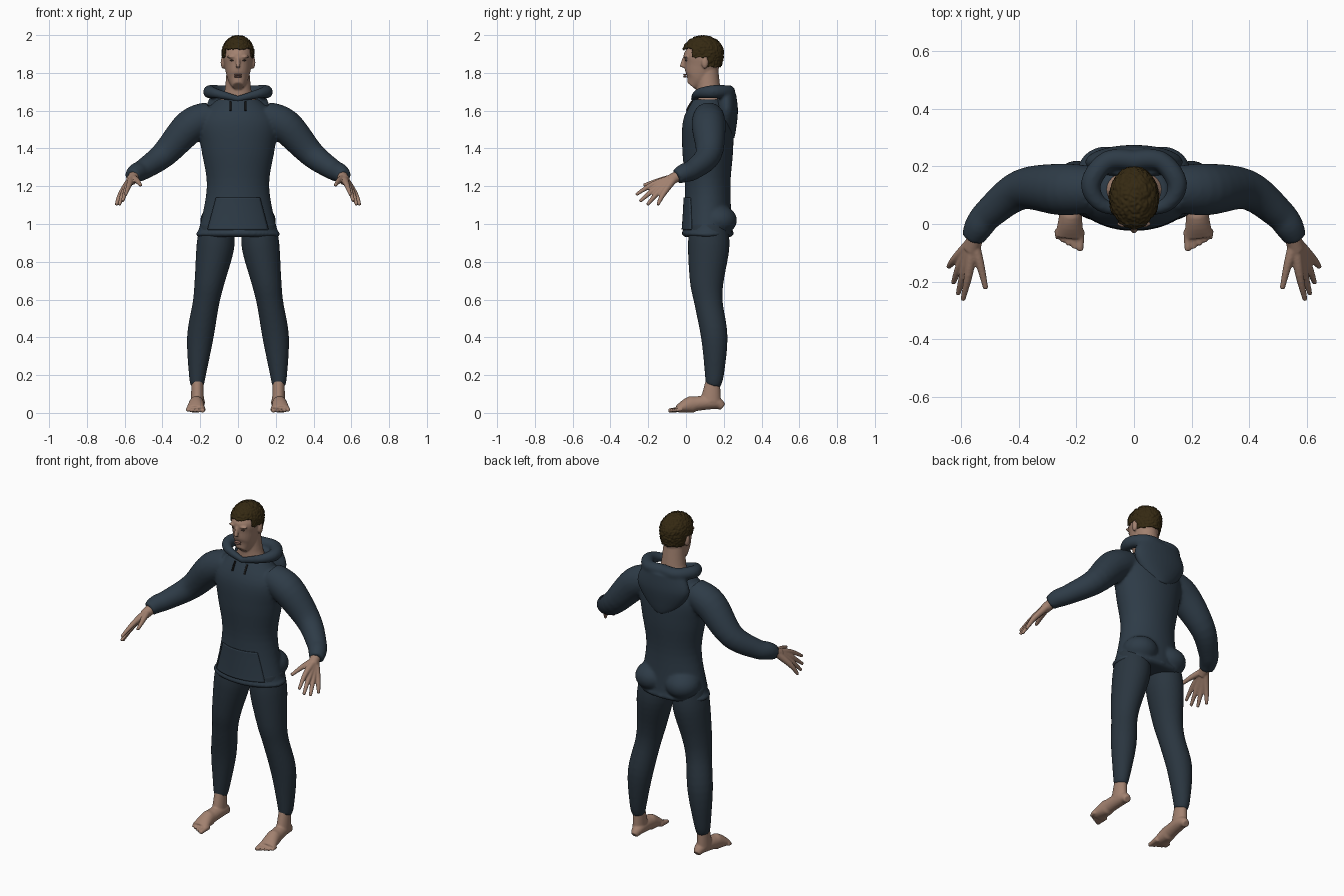
import bpy, bmesh, math
from mathutils import Vector, Matrix, noise

if "Cube" in bpy.data.objects:
    bpy.data.objects.remove(bpy.data.objects["Cube"])


def material(name, red, green, blue):
    mat = bpy.data.materials.new(name)
    mat.use_nodes = True
    mat.diffuse_color = (red, green, blue, 1)
    mat.node_tree.nodes["Principled BSDF"].inputs["Base Color"].default_value = mat.diffuse_color
    return mat


skin = material("skin", 0.36, 0.22, 0.16)
lip_colour = material("lip", 0.27, 0.14, 0.11)
navy = material("navy_fleece", 0.027, 0.044, 0.063)
dark_navy = material("dark_navy_fleece", 0.023, 0.036, 0.05)
hair_colour = material("dark_brown_hair", 0.035, 0.022, 0.006)
cord_black = material("black_cord", 0.01, 0.01, 0.01)
eye_brown = material("eye_brown", 0.06, 0.04, 0.03)

SIDES = {"left": 1, "right": -1}


def eased(rows, steps=5):
    """Catmull-Rom interpolation between rows of numbers."""
    last = len(rows) - 1
    result = []
    for index in range(last):
        before, after = rows[max(index - 1, 0)], rows[min(index + 2, last)]
        for step in range(steps):
            t = step / steps
            result.append([
                b + (c - a) * t / 2 + (2 * a - 5 * b + 4 * c - d) * t * t / 2 + (3 * (b - c) + d - a) * t ** 3 / 2
                for a, b, c, d in zip(before, rows[index], rows[index + 1], after)
            ])
    return result + [list(rows[last])]


def tube(bm, rows, side=1, count=28):
    """Loft ellipses along a path; rows are (x, y, z, radius) or (x, y, z, width, depth)."""
    rows = eased(rows)
    centres = [Vector((side * row[0], row[1], row[2])) for row in rows]
    span = centres[-1] - centres[0]
    upright = abs(span.z) > max(abs(span.x), abs(span.y))
    reference = Vector((0, 1, 0)) if upright else Vector((0, 0, 1))
    rings = []
    for index, (centre, row) in enumerate(zip(centres, rows)):
        tangent = centres[min(index + 1, len(rows) - 1)] - centres[max(index - 1, 0)]
        across = tangent.cross(reference).normalized()
        along = tangent.cross(across).normalized()
        ring = []
        for k in range(count):
            angle = math.tau * k / count
            offset = across * row[3] * math.cos(angle) + along * row[-1] * math.sin(angle)
            ring.append(bm.verts.new(centre + offset))
        rings.append(ring)
    for lower, upper in zip(rings, rings[1:]):
        for k in range(count):
            nxt = (k + 1) % count
            bm.faces.new((lower[k], lower[nxt], upper[nxt], upper[k]))
    bm.faces.new(rings[0])
    bm.faces.new(rings[-1])


def ball(bm, centre, radii):
    matrix = Matrix.Translation(centre) @ Matrix.Diagonal((*radii, 1))
    bmesh.ops.create_uvsphere(bm, u_segments=24, v_segments=14, radius=1, matrix=matrix)


def finish(bm, name, mat, voxel=None):
    """Turn the bmesh into a smooth object, blending its pieces when a voxel size is given."""
    bmesh.ops.recalc_face_normals(bm, faces=bm.faces)
    for face in bm.faces:
        face.smooth = True
    mesh = bpy.data.meshes.new(name)
    bm.to_mesh(mesh)
    bm.free()
    mesh.materials.append(mat)
    ob = bpy.data.objects.new(name, mesh)
    bpy.context.scene.collection.objects.link(ob)
    if voxel:
        blend = ob.modifiers.new("blend", "REMESH")
        blend.mode = "VOXEL"
        blend.voxel_size = voxel
        blend.use_smooth_shade = True
        soften = ob.modifiers.new("soften", "SMOOTH")
        soften.iterations = 4
    return ob


# Hoodie: torso with a gathered hem, seat and both sleeves
bm = bmesh.new()
torso = [(0.93, 0.21, 0.12), (0.95, 0.225, 0.14), (0.98, 0.205, 0.13), (1.2, 0.165, 0.12),
         (1.4, 0.195, 0.135), (1.55, 0.21, 0.13), (1.66, 0.11, 0.08)]
tube(bm, [(0, 0.115, z, width, depth) for z, width, depth in torso], count=48)
for side in SIDES.values():
    ball(bm, (side * 0.1, 0.17, 1.02), (0.1, 0.1, 0.08))
    tube(bm, [(0.14, 0.12, 1.57, 0.08), (0.25, 0.12, 1.52, 0.09), (0.39, 0.12, 1.37, 0.07),
              (0.5, 0.04, 1.29, 0.055), (0.54, -0.01, 1.27, 0.05), (0.56, -0.05, 1.25, 0.04)], side)
hoodie = finish(bm, "hoodie", navy, 0.009)

# Hood: rolled rim around the neck and a pouch hanging down the back
bm = bmesh.new()
for side in SIDES.values():
    tube(bm, [(-0.01, 0.04, 1.66, 0.015), (0.11, 0.065, 1.69, 0.025), (0.15, 0.14, 1.7, 0.035),
              (0.09, 0.22, 1.7, 0.035), (-0.01, 0.22, 1.7, 0.035)], side)
pouch = [(1.69, 0.14, 0.05), (1.6, 0.17, 0.06), (1.5, 0.11, 0.05), (1.45, 0.05, 0.04)]
tube(bm, [(0, 0.215, z, width, depth) for z, width, depth in pouch])
finish(bm, "hood", navy, 0.008)

# Trousers
bm = bmesh.new()
for side in SIDES.values():
    tube(bm, [(0.11, 0.12, 1, 0.09, 0.1), (0.12, 0.12, 0.88, 0.1, 0.11), (0.15, 0.11, 0.7, 0.08, 0.09),
              (0.17, 0.12, 0.58, 0.07, 0.075), (0.2, 0.15, 0.4, 0.07, 0.07),
              (0.215, 0.15, 0.2, 0.045, 0.05), (0.215, 0.14, 0.145, 0.035, 0.04)], side)
finish(bm, "trousers", dark_navy, 0.008)


def front_panel(name, mat, x, top, bottom, top_half, bottom_half, columns):
    """A cloth panel that tapers between two heights and lies on the front of the hoodie."""
    bm = bmesh.new()
    matrix = Matrix.Rotation(math.pi / 2, 4, "X")
    bmesh.ops.create_grid(bm, x_segments=columns, y_segments=24, size=1, matrix=matrix)
    for v in bm.verts:
        t = (v.co.z + 1) / 2
        half = bottom_half + (top_half - bottom_half) * t
        v.co = (x + v.co.x * half, -0.3, bottom + (top - bottom) * t)
    ob = finish(bm, name, mat)
    wrap = ob.modifiers.new("lay_on_cloth", "SHRINKWRAP")
    wrap.target = hoodie
    wrap.wrap_method = "PROJECT"
    wrap.use_project_y = True
    wrap.use_positive_direction = True
    wrap.offset = 0.003
    solid = ob.modifiers.new("thickness", "SOLIDIFY")
    solid.thickness = 0.009
    solid.offset = 0


# Kangaroo pocket and drawstrings
front_panel("pocket", navy, 0, 1.14, 0.97, 0.115, 0.16, 24)
for label, side in SIDES.items():
    front_panel(label + "_drawstring", cord_black, side * 0.04, 1.65, 1.6, 0.004, 0.004, 2)

# Hands: fingers fan out evenly between the index and the little finger
for label, side in SIDES.items():
    bm = bmesh.new()
    wrist = (0.56, -0.06, 1.245)
    tube(bm, [(0.54, -0.01, 1.27, 0.03), (0.565, -0.09, 1.23, 0.028)], side)
    for finger in range(4):
        t = finger / 3
        arch = Vector((0, -0.02, -0.02)) * math.sin(math.pi * t)
        knuckle = Vector((0.575, -0.175, 1.21)).lerp((0.62, -0.12, 1.16), t) + arch / 2
        tip = Vector((0.595, -0.265, 1.155)).lerp((0.645, -0.15, 1.1), t) + arch
        tube(bm, [(*wrist, 0.022), (*knuckle, 0.015), (*tip, 0.0085)], side)
    tube(bm, [(*wrist, 0.022), (0.535, -0.14, 1.23, 0.015), (0.515, -0.225, 1.205, 0.009)], side)
    finish(bm, label + "_hand", skin, 0.0045)

# Feet with ankles and a row of toes
for label, side in SIDES.items():
    bm = bmesh.new()
    tube(bm, [(0.215, 0.145, 0.19, 0.03, 0.035), (0.215, 0.13, 0.06, 0.035, 0.055)], side)
    tube(bm, [(0.21, 0.195, 0.03, 0.02), (0.21, 0.15, 0.055, 0.035, 0.055),
              (0.22, 0.03, 0.045, 0.04, 0.045), (0.225, -0.045, 0.02, 0.05, 0.02)], side)
    for toe in range(5):
        x, radius = 0.187 + 0.02 * toe, 0.016 - 0.0015 * toe
        tube(bm, [(x, -0.02, 0.02, radius), (x, 0.01 * toe - 0.094, 0.012, radius * 0.7)], side)
    finish(bm, label + "_foot", skin, 0.005)

# Head with neck, nose, brows and ears
bm = bmesh.new()
tube(bm, [(0, 0.12, 1.64, 0.12, 0.07), (0, 0.12, 1.69, 0.075, 0.065), (0, 0.11, 1.82, 0.06, 0.06)])
tube(bm, [(0, 0.03, 1.73, 0.03, 0.03), (0, 0.06, 1.77, 0.055, 0.07), (0, 0.08, 1.83, 0.07, 0.09),
          (0, 0.09, 1.9, 0.078, 0.1), (0, 0.09, 1.98, 0.04, 0.05)])
tube(bm, [(0, -0.01, 1.88, 0.008), (0, -0.022, 1.83, 0.013)])
for side in SIDES.values():
    ball(bm, (side * 0.03, 0, 1.885), (0.03, 0.012, 0.008))
    ball(bm, (side * 0.08, 0.1, 1.855), (0.012, 0.018, 0.033))
finish(bm, "head", skin, 0.005)

# Eyes and lips
for label, side in SIDES.items():
    bm = bmesh.new()
    ball(bm, (side * 0.03, 0.004, 1.866), (0.012, 0.01, 0.005))
    finish(bm, label + "_eye", eye_brown)
bm = bmesh.new()
for z in (1.78, 1.79):
    ball(bm, (0, -0.005, z), (0.022, 0.01, 0.005))
finish(bm, "lips", lip_colour)


def hairline(co):
    """Height of the trimmed edge: forehead, temples, then down behind the ears."""
    level = 1.925 if co.y < 0.03 else 1.88 if co.y < 0.11 else 1.83
    return level + 0.008 * noise.noise(co * 50)


# Short curly hair: a domed cap with nearly straight sides, roughened and trimmed
bm = bmesh.new()
bmesh.ops.create_icosphere(bm, subdivisions=6, radius=1)
for v in bm.verts:
    if v.co.z < 0:
        flat = v.co.xy.normalized() * (1 - v.co.z ** 2 / 5)
        v.co = (flat.x, flat.y, v.co.z)
    outward = v.co.normalized()
    v.co = Vector((v.co.x * 0.086, v.co.y * 0.11 + 0.09, v.co.z * 0.092 + 1.906))
    v.co += outward * 0.005 * noise.noise(v.co * 90)
trimmed = [v for v in bm.verts if v.co.z < hairline(v.co)]
bmesh.ops.delete(bm, geom=trimmed, context="VERTS")
hair = finish(bm, "hair", hair_colour)
hair.modifiers.new("depth", "SOLIDIFY").thickness = 0.008
